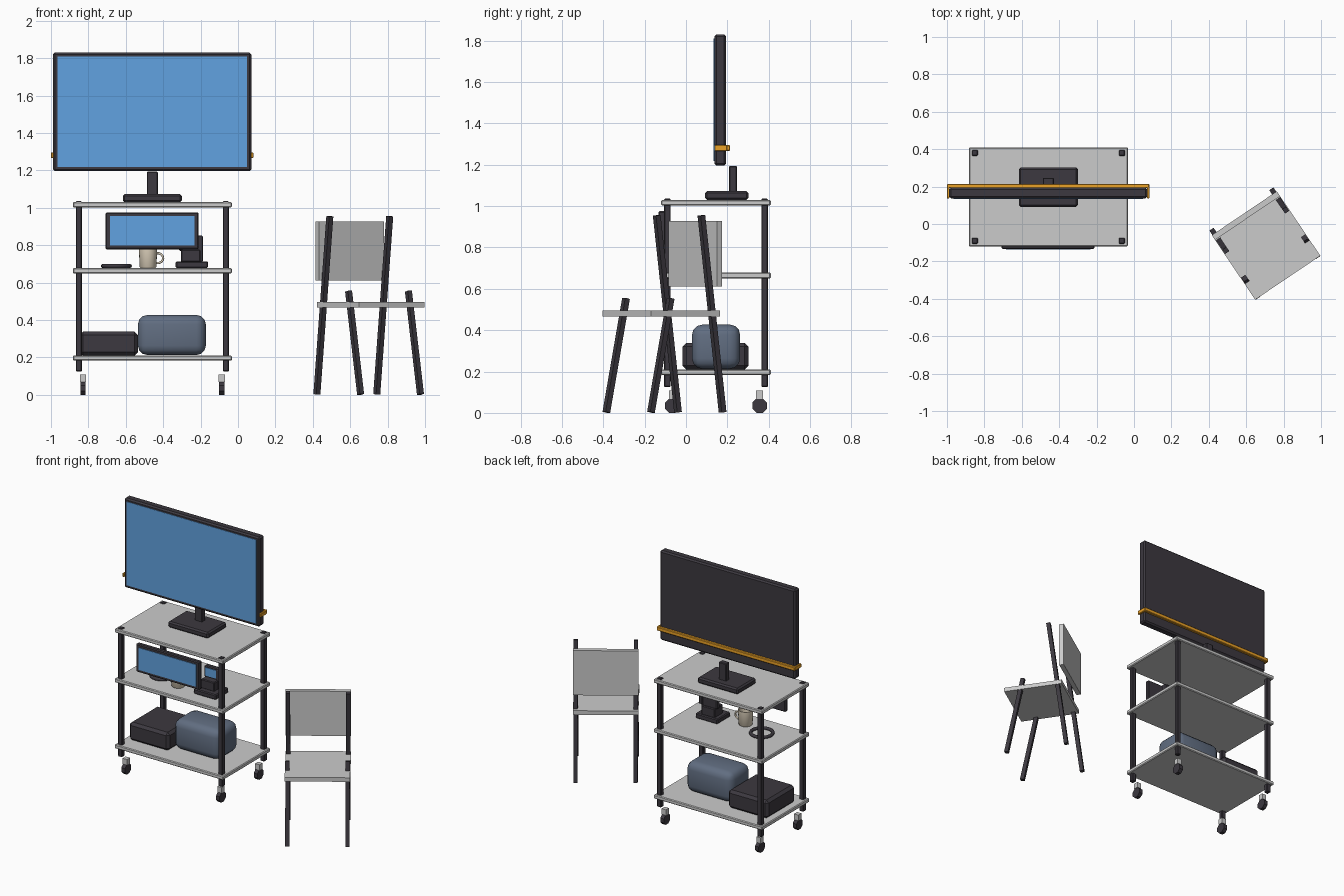
import bpy, bmesh, math
from mathutils import Vector, Matrix

if "Cube" in bpy.data.objects:
    bpy.data.objects.remove(bpy.data.objects["Cube"])


def mat(name, rgb):
    m = bpy.data.materials.new(name)
    m.diffuse_color = (*rgb, 1)
    m.use_nodes = True
    m.node_tree.nodes["Principled BSDF"].inputs["Base Color"].default_value = m.diffuse_color
    return m


DARK = mat("dark", (0.045, 0.04, 0.05))
BLUE = mat("screen_blue", (0.12, 0.36, 0.75))
ORANGE = mat("orange", (0.83, 0.36, 0.02))
SLATE = mat("slate", (0.12, 0.155, 0.22))
CREAM = mat("cream", (0.75, 0.66, 0.52))


def finish(bm, name, material=None, smooth=None):
    bmesh.ops.recalc_face_normals(bm, faces=bm.faces)
    me = bpy.data.meshes.new(name)
    bm.to_mesh(me)
    bm.free()
    ob = bpy.data.objects.new(name, me)
    bpy.context.collection.objects.link(ob)
    if material:
        me.materials.append(material)
    if smooth:
        bpy.ops.object.select_all(action='DESELECT')
        ob.select_set(True)
        bpy.context.view_layer.objects.active = ob
        bpy.ops.object.shade_smooth_by_angle(angle=math.radians(smooth))
    return ob


def box(name, x, y, z, material=None, bevel=0, segments=1, smooth=None):
    """Box from (min, max) bounds on each axis."""
    bm = bmesh.new()
    bmesh.ops.create_cube(bm, size=1)
    for v in bm.verts:
        v.co = [(a + b) / 2 + c * (b - a) for (a, b), c in zip((x, y, z), v.co)]
    if bevel:
        bmesh.ops.bevel(bm, geom=bm.edges[:], offset=bevel, segments=segments,
                        profile=0.5, affect='EDGES')
    return finish(bm, name, material, smooth)


def around(c, r):
    return (c - r, c + r)


# ---- cart: shelves, posts, casters
CX, CY = -0.458, 0.145
for name, z in (("bottom", 0.183), ("middle", 0.65), ("top", 1.002)):
    box(name + "_shelf", around(CX, 0.425), around(CY, 0.265), (z, z + 0.028), None, 0.005)

for sx, lr in ((-1, "left"), (1, "right")):
    for sy, fb in ((-1, "front"), (1, "back")):
        box(f"{fb}_{lr}_post", around(CX + sx * 0.393, 0.016),
            around(CY + sy * 0.235, 0.016), (0.125, 1.036), DARK, 0.004)
        wx, wy = CX + sx * 0.371, CY + sy * 0.211
        box(f"{fb}_{lr}_caster_bracket", around(wx, 0.017), around(wy, 0.017), (0.068, 0.108))
        bm = bmesh.new()
        bmesh.ops.create_cone(bm, cap_ends=True, segments=8, radius1=0.038, radius2=0.038, depth=0.028,
                              matrix=Matrix.Translation((wx, wy, 0.035))
                              @ Matrix.Rotation(math.pi / 2, 4, 'Y')
                              @ Matrix.Rotation(math.pi / 8, 4, 'Z'))
        finish(bm, f"{fb}_{lr}_caster_wheel", DARK)

# ---- television, stand and orange bar
TX = -0.459
box("television_body", around(TX, 0.53), (0.137, 0.194), (1.196, 1.83), DARK, 0.01)
box("television_screen", around(TX, 0.507), (0.134, 0.142), (1.218, 1.81), BLUE)
box("television_neck", around(CX, 0.029), (0.208, 0.247), (1.06, 1.194), DARK, 0.004)
box("television_base", around(CX, 0.158), (0.092, 0.302), (1.03, 1.073), DARK, 0.01)
box("back_bar", around(TX, 0.541), (0.192, 0.214), (1.267, 1.295), ORANGE, 0.004)
for sx, lr in ((-1, "left"), (1, "right")):
    box(lr + "_bar_end", around(TX + sx * 0.535, 0.007), (0.137, 0.2), (1.267, 1.295), ORANGE, 0.003)

# ---- small monitor on the middle shelf
box("monitor_body", (-0.708, -0.21), (-0.133, -0.1), (0.778, 0.976), DARK, 0.006)
box("monitor_screen", (-0.685, -0.232), (-0.137, -0.128), (0.798, 0.955), BLUE)

# ---- desk device with screen and upright handset
box("device_base", (-0.333, -0.16), (-0.02, 0.125), (0.678, 0.714), DARK, 0.006)
box("device_column", (-0.305, -0.2), (0.02, 0.115), (0.71, 0.776), DARK, 0.005)
box("device_head", (-0.315, -0.2), (0.07, 0.105), (0.77, 0.85), DARK, 0.006)
box("device_screen", (-0.303, -0.216), (0.066, 0.074), (0.782, 0.84), BLUE)
box("device_handset", (-0.222, -0.187), (0.062, 0.1), (0.71, 0.853), DARK, 0.01, 2)

# ---- mug: turned wall plus bent handle
MX, MY = -0.481, 0.02
bm = bmesh.new()
profile = [(0, 0.679), (0.04, 0.679), (0.045, 0.685), (0.049, 0.787),
           (0.044, 0.787), (0.039, 0.692), (0, 0.692)]
vs = [bm.verts.new((MX + r, MY, z)) for r, z in profile]
es = [bm.edges.new(p) for p in zip(vs, vs[1:])]
bmesh.ops.spin(bm, geom=vs + es, cent=(MX, MY, 0), axis=(0, 0, 1),
               angle=math.tau, steps=20, use_merge=True)
bmesh.ops.remove_doubles(bm, verts=bm.verts, dist=1e-5)
finish(bm, "mug", CREAM, 40)

cu = bpy.data.curves.new("mug_handle", 'CURVE')
cu.dimensions, cu.bevel_depth, cu.bevel_resolution = '3D', 0.006, 2
sp = cu.splines.new('POLY')
sp.points.add(8)
for i, p in enumerate(sp.points):
    a = math.radians(-100 + 25 * i)
    p.co = (MX + 0.05 + 0.031 * math.cos(a), MY, 0.731 + 0.027 * math.sin(a), 1)
handle = bpy.data.objects.new("mug_handle", cu)
bpy.context.collection.objects.link(handle)
cu.materials.append(CREAM)

# ---- coiled ring lying on the shelf
bpy.ops.mesh.primitive_torus_add(location=(-0.65, 0.08, 0.689), major_radius=0.072,
                                 minor_radius=0.011, major_segments=24, minor_segments=8)
ring = bpy.context.object
ring.name = "cable_ring"
ring.data.materials.append(DARK)
bpy.ops.object.shade_smooth()

# ---- storage on the bottom shelf
box("storage_box", (-0.847, -0.535), (-0.016, 0.302), (0.21, 0.338), DARK, 0.018)
box("soft_bag", (-0.535, -0.172), (0.029, 0.262), (0.213, 0.427), SLATE, 0.05, 3, 40)

# ---- chair, built in its own turned frame (u along width, v towards back)
TURN = Matrix.Rotation(math.radians(34), 4, 'Z')
U = 0.521


def chair_leg(name, bottom, top, half=0.0135):
    a, b = Vector(bottom), Vector(top)
    bm = bmesh.new()
    rot = (b - a).to_track_quat('Z', 'X').to_matrix().to_4x4()
    bmesh.ops.create_cube(bm, size=1, matrix=Matrix.Translation((a + b) / 2) @ rot
                          @ Matrix.Diagonal((half * 2, half * 2, (b - a).length, 1)))
    bm.transform(TURN)
    finish(bm, name, DARK)


seat = box("seat", around(U, 0.21), (-0.698, -0.296), (0.467, 0.496))
backrest = box("backrest", around(U, 0.21), (-0.313, -0.282), (0.612, 0.928))
for ob in (seat, backrest):
    ob.data.transform(TURN)
for s, lr in ((-1, "left"), (1, "right")):
    u = U + s * 0.193
    chair_leg(lr + "_back_leg", (u, -0.268, 0.003), (u, -0.392, 0.955))
    chair_leg(lr + "_front_leg", (u, -0.686, 0.003), (u, -0.571, 0.554))
